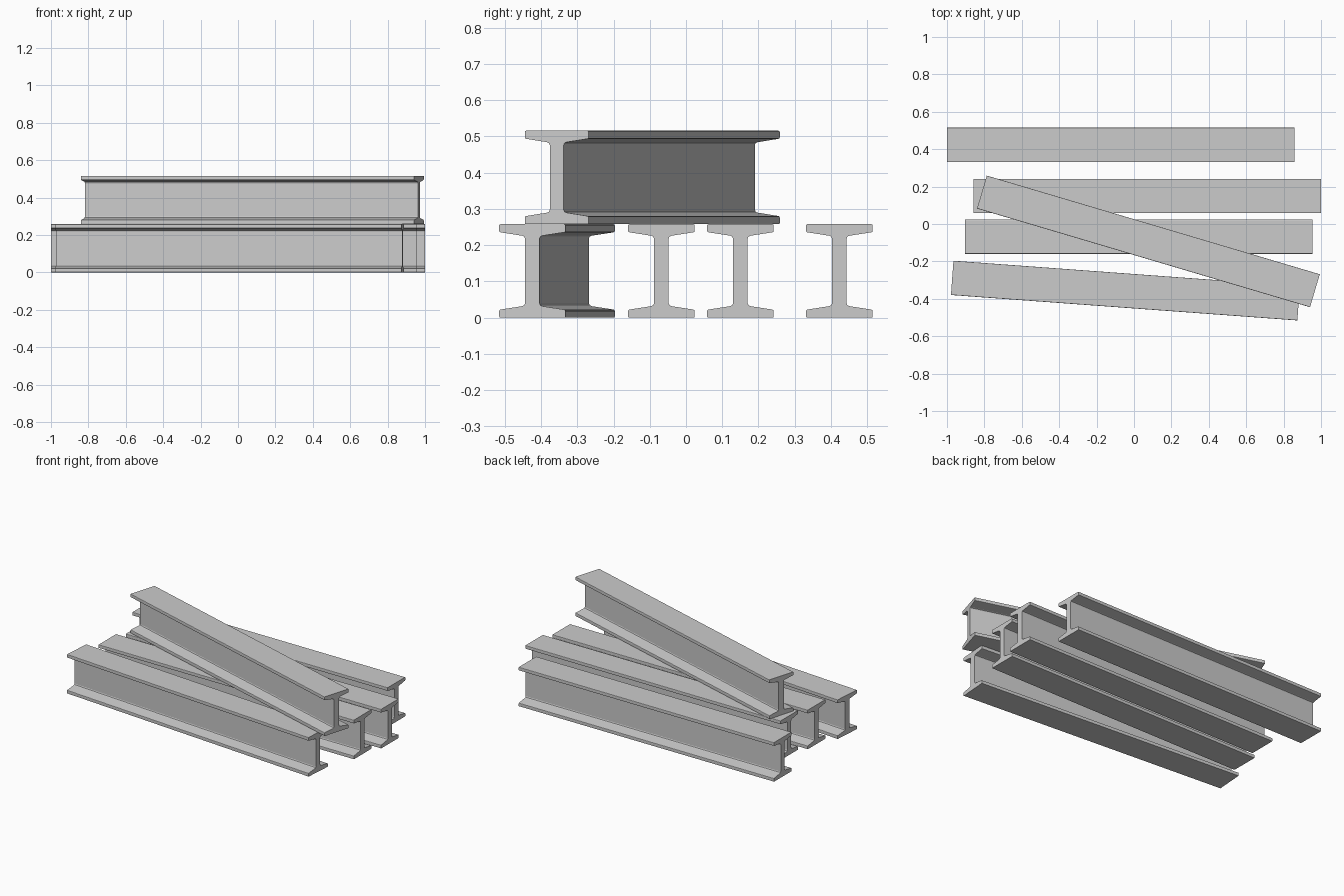
import bpy, bmesh
from math import radians

if "Cube" in bpy.data.objects:
    bpy.data.objects.remove(bpy.data.objects["Cube"])

LENGTH, HEIGHT = 1.857, 0.258

# Upper right quarter of the I-section: rounded flange tip, tapered flange, web fillet
quarter = [(0.088, 0.129), (0.0909, 0.128), (0.0918, 0.125), (0.0918, 0.111),
           (0.0908, 0.1078), (0.088, 0.1065), (0.028, 0.0972), (0.0225, 0.0948),
           (0.020, 0.089)]
right = quarter + [(y, -z) for y, z in reversed(quarter)]
section = right + [(-y, z) for y, z in reversed(right)]


def beam_mesh():
    bm = bmesh.new()
    ring = [bm.verts.new((-LENGTH / 2, y, z + HEIGHT / 2)) for y, z in section]
    face = bm.faces.new(ring)
    out = bmesh.ops.extrude_face_region(bm, geom=[face], use_keep_orig=True)
    moved = [g for g in out["geom"] if isinstance(g, bmesh.types.BMVert)]
    bmesh.ops.translate(bm, verts=moved, vec=(LENGTH, 0, 0))
    bmesh.ops.recalc_face_normals(bm, faces=bm.faces)
    mesh = bpy.data.meshes.new("i_beam")
    bm.to_mesh(mesh)
    bm.free()
    return mesh


# Four beams on the ground, one lying across them
mesh = beam_mesh()
beams = {
    "back_beam": (-0.0715, 0.423, 0, 0),
    "middle_back_beam": (0.0715, 0.150, 0, 0),
    "middle_front_beam": (0.026, -0.068, 0, 0),
    "front_beam": (-0.046, -0.356, 0, -4.2),
    "top_beam": (0.077, -0.093, HEIGHT, -16.5),
}
for name, (x, y, z, angle) in beams.items():
    obj = bpy.data.objects.new(name, mesh)
    obj.location = (x, y, z)
    obj.rotation_euler.z = radians(angle)
    bpy.context.collection.objects.link(obj)
